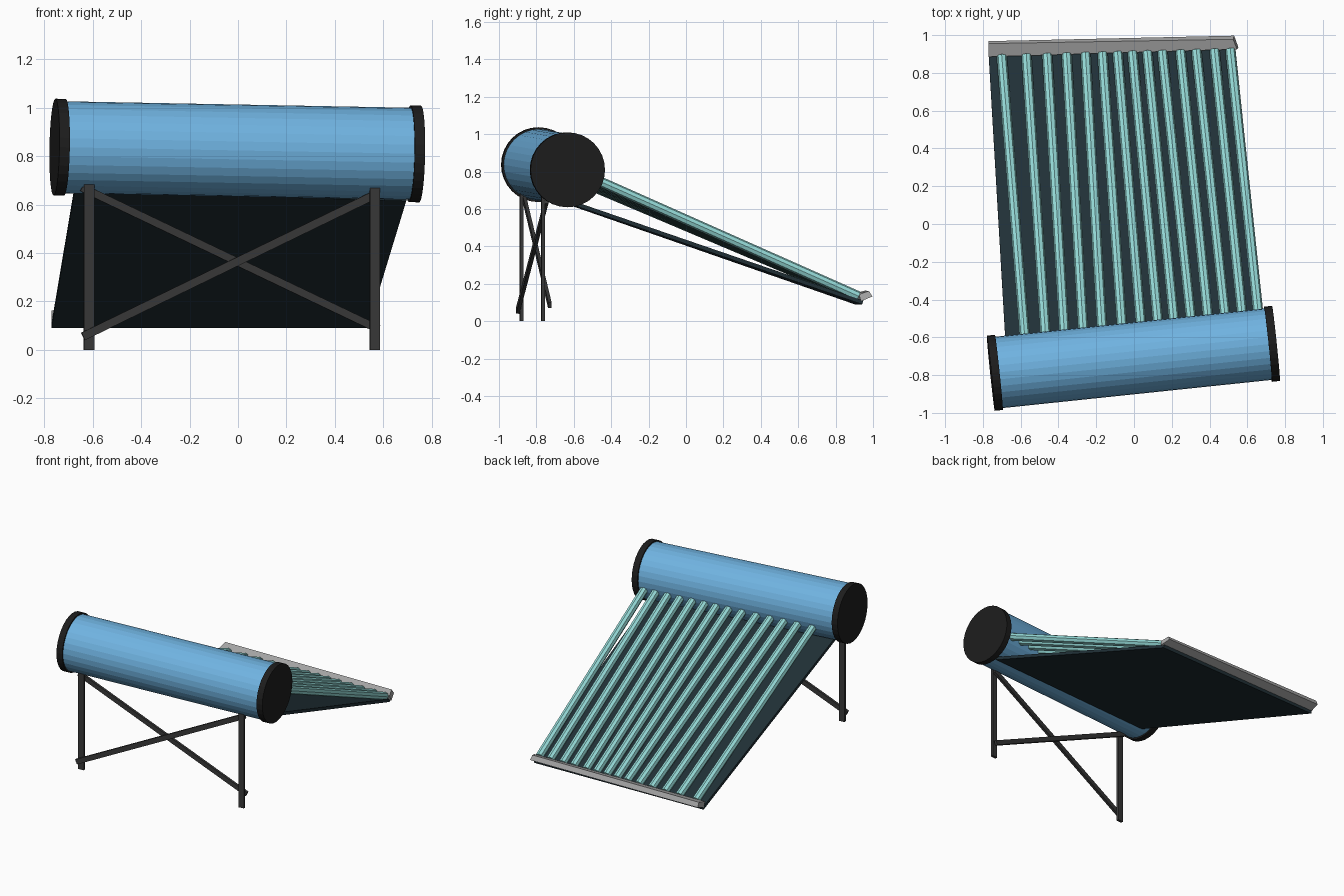
import bpy, bmesh
from mathutils import Vector, Matrix

if "Cube" in bpy.data.objects:
    bpy.data.objects.remove(bpy.data.objects["Cube"])


def material(name, rgb):
    m = bpy.data.materials.new(name)
    m.diffuse_color = (*rgb, 1)
    m.use_nodes = True
    m.node_tree.nodes["Principled BSDF"].inputs["Base Color"].default_value = m.diffuse_color
    return m


BLUE = material("tank_blue", (0.16, 0.45, 0.75))
BLACK = material("cap_black", (0.012, 0.012, 0.012))
TEAL = material("tube_teal", (0.30, 0.70, 0.68))
BOARD = material("board_dark", (0.015, 0.03, 0.038))
STEEL = material("frame_dark", (0.04, 0.04, 0.04))
GREY = material("rail_grey", (0.4, 0.4, 0.4))


def finish(name, bm, mat):
    bmesh.ops.recalc_face_normals(bm, faces=bm.faces)
    me = bpy.data.meshes.new(name)
    bm.to_mesh(me)
    bm.free()
    me.materials.append(mat)
    ob = bpy.data.objects.new(name, me)
    bpy.context.collection.objects.link(ob)
    return ob


def rod(name, a, b, radius, sides, mat):
    """Flat-sided cylinder between two points."""
    a, b = Vector(a), Vector(b)
    d = b - a
    bm = bmesh.new()
    bmesh.ops.create_cone(
        bm, cap_ends=True, segments=sides, radius1=radius, radius2=radius, depth=d.length,
        matrix=Matrix.Translation((a + b) / 2) @ d.to_track_quat('Z', 'Y').to_matrix().to_4x4())
    return finish(name, bm, mat)


def loft(name, ring_a, ring_b, mat):
    """Closed prism between two matching rings of corners."""
    bm = bmesh.new()
    va = [bm.verts.new(p) for p in ring_a]
    vb = [bm.verts.new(p) for p in ring_b]
    n = len(va)
    bm.faces.new(va)
    bm.faces.new(vb)
    for i in range(n):
        j = (i + 1) % n
        bm.faces.new((va[i], va[j], vb[j], vb[i]))
    return finish(name, bm, mat)


def bar(name, a, b, width, thick, mat):
    """Flat bar whose thin side faces across the tank axis."""
    a, b = Vector(a), Vector(b)
    d = (b - a).normalized()
    face = Vector((0.105, -1, 0)).normalized()
    side = d.cross(face).normalized() * width / 2
    depth = side.cross(d).normalized() * thick / 2
    offsets = (side + depth, side - depth, -side - depth, -side + depth)
    return loft(name, [a + o for o in offsets], [b + o for o in offsets], mat)


# Tank with an end cap on each side
left, right = Vector((-0.758, -0.79, 0.837)), Vector((0.752, -0.632, 0.809))
axis = (right - left).normalized()
rod("tank", left + axis * 0.02, right - axis * 0.02, 0.19, 32, BLUE)
rod("left_cap", left, left + axis * 0.043, 0.2, 32, BLACK)
rod("right_cap", right - axis * 0.043, right, 0.2, 32, BLACK)

# Backing board under the tubes
corners = [(-0.675, -0.72, 0.665), (0.695, -0.585, 0.625),
           (0.535, 0.945, 0.10), (-0.77, 0.905, 0.10)]
up = Vector((0, 0.003, 0.010))
loft("back_board", [Vector(c) - up for c in corners], [Vector(c) + up for c in corners], BOARD)

# Glass tubes, slightly fanned, running into the tank
far_x = [-0.70, -0.57, -0.46, -0.357, -0.257, -0.167, -0.087,
         -0.008, 0.07, 0.15, 0.246, 0.33, 0.426, 0.51]
near_x = [-0.67, -0.58, -0.47, -0.37, -0.27, -0.17, -0.065,
          0.035, 0.125, 0.21, 0.30, 0.39, 0.48, 0.57]
near_x = near_x[1:] + [0.655]
for i, (fx, nx) in enumerate(zip(far_x, near_x)):
    far = Vector((fx, 0.905 + 0.027 * (fx + 0.1), 0.133))
    near = Vector((nx, -0.515 + 0.105 * nx, 0.747 - 0.01 * nx))
    rod(f"tube_{i + 1}", far, near + (near - far) * 0.06, 0.027, 8, TEAL)

# Bottom rail holding the tube ends
loft("bottom_rail",
     [(-0.77, 0.885, 0.143), (-0.77, 0.955, 0.163), (-0.77, 0.968, 0.13), (-0.77, 0.90, 0.105)],
     [(0.545, 0.925, 0.143), (0.525, 0.978, 0.162), (0.53, 0.997, 0.132), (0.553, 0.935, 0.106)],
     GREY)

# Support posts and cross braces
bar("left_post", (-0.615, -0.88, 0), (-0.615, -0.88, 0.69), 0.043, 0.018, STEEL)
bar("right_post", (0.565, -0.765, 0), (0.565, -0.765, 0.68), 0.041, 0.018, STEEL)
bar("falling_brace", (-0.645, -0.868, 0.67), (0.58, -0.728, 0.085), 0.032, 0.018, STEEL)
bar("rising_brace", (-0.64, -0.9, 0.055), (0.575, -0.745, 0.645), 0.034, 0.018, STEEL)
